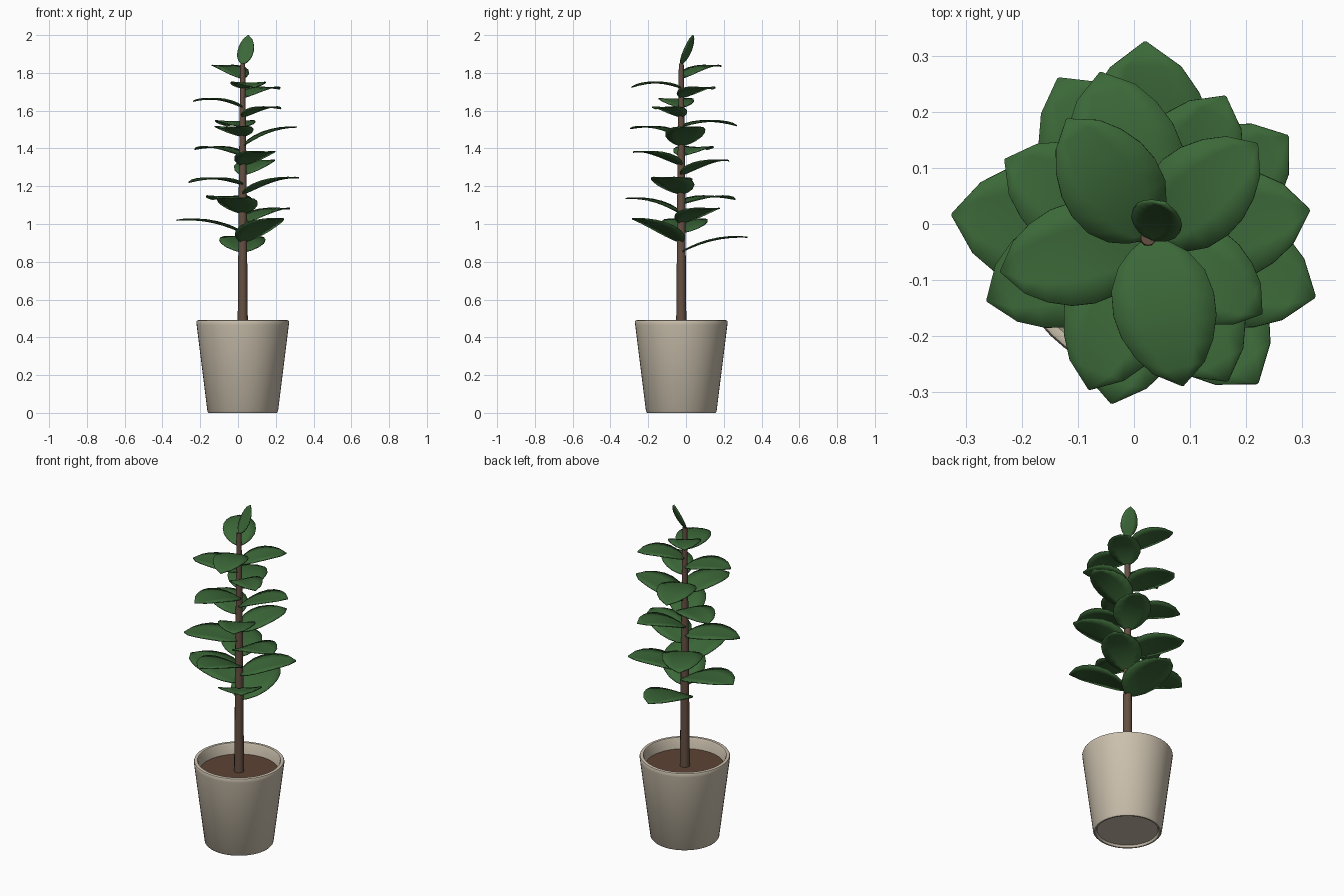
import bpy, bmesh, math
from mathutils import Vector

if "Cube" in bpy.data.objects:
    bpy.data.objects.remove(bpy.data.objects["Cube"])

CX, CY = 0.025, -0.025


def material(name, rgb):
    m = bpy.data.materials.new(name)
    m.diffuse_color = (*rgb, 1)
    m.use_nodes = True
    m.node_tree.nodes["Principled BSDF"].inputs["Base Color"].default_value = m.diffuse_color
    return m


CLAY = material("clay", (0.60, 0.53, 0.42))
SOIL = material("soil", (0.11, 0.055, 0.035))
BARK = material("bark", (0.13, 0.08, 0.055))
LEAF = material("leaf_green", (0.045, 0.14, 0.04))


def make_object(name, bm, mat, angle=40):
    bmesh.ops.recalc_face_normals(bm, faces=bm.faces)
    me = bpy.data.meshes.new(name)
    bm.to_mesh(me)
    bm.free()
    me.materials.append(mat)
    ob = bpy.data.objects.new(name, me)
    bpy.context.collection.objects.link(ob)
    bpy.ops.object.select_all(action='DESELECT')
    ob.select_set(True)
    bpy.context.view_layer.objects.active = ob
    bpy.ops.object.shade_smooth_by_angle(angle=math.radians(angle))
    return ob


def lathe(name, profile, sides, mat):
    """Revolve (radius, z) points around the plant axis, ends capped."""
    bm = bmesh.new()
    rings = []
    for r, z in profile:
        rings.append([bm.verts.new((CX + r * math.cos(2 * math.pi * i / sides),
                                    CY + r * math.sin(2 * math.pi * i / sides), z))
                      for i in range(sides)])
    for a, b in zip(rings, rings[1:]):
        for i in range(sides):
            j = (i + 1) % sides
            bm.faces.new((a[i], a[j], b[j], b[i]))
    bm.faces.new(rings[0][::-1])
    bm.faces.new(rings[-1])
    return make_object(name, bm, mat)


# leaf outline: (position along leaf, relative half width)
OUTLINE = [(0, .06), (.06, .40), (.15, .70), (.29, .93), (.45, 1.0),
           (.60, .95), (.75, .78), (.88, .52), (1, .02)]


def leaf(name, base, tip, arch, ratio):
    base, tip = Vector(base), Vector(tip)
    d = tip - base
    side = Vector((-d.y, d.x, 0)).normalized()
    up = d.cross(side).normalized()
    half = d.length * ratio / 2
    bm = bmesh.new()
    rows = []
    for t, w in OUTLINE:
        mid = base + d * t + up * arch * 4 * t * (1 - t)
        rows.append([bm.verts.new(mid + side * half * w * v + up * 0.05 * half * w * v * v)
                     for v in (-1, -.5, 0, .5, 1)])
    for a, b in zip(rows, rows[1:]):
        for i in range(4):
            bm.faces.new((a[i], b[i], b[i + 1], a[i + 1]))
    ob = make_object(name, bm, LEAF, 180)
    mod = ob.modifiers.new("thickness", 'SOLIDIFY')
    mod.thickness = 0.006
    mod.offset = 0
    return ob


# pot with rounded rim and slightly recessed foot
lathe("pot", [(.165, .012), (.172, 0), (.18, 0), (.187, .008), (.244, .465), (.246, .48),
              (.243, .488), (.236, .491), (.226, .489), (.221, .48), (.212, .40)], 48, CLAY)
lathe("soil", [(.205, .38), (.216, .425)], 48, SOIL)

# tapered trunk
lathe("trunk", [(.028, .40), (.025, .65), (.021, 1.2), (.013, 1.85)], 12, BARK)

# leaf tips from the top of the spiral down to the bottom
TIPS = [(-.12, .187, 1.835), (.087, -.288, 1.724), (.22, .143, 1.715), (-.238, -.085, 1.65),
        (.228, -.16, 1.61), (-.06, .27, 1.52), (-.08, -.295, 1.505), (.313, .025, 1.513),
        (-.23, .115, 1.395), (.167, -.28, 1.38), (.163, .228, 1.335), (-.262, -.137, 1.22),
        (.323, -.13, 1.245), (-.135, .26, 1.13), (-.04, -.32, 1.135), (.275, .157, 1.08),
        (-.325, .017, 1.02), (.22, -.284, 1.03), (.02, .325, .93)]
for i, tip in enumerate(TIPS):
    leaf(f"leaf_{i + 1:02d}", (CX, CY, 1.77 - i * 0.0511), tip, 0.025, 0.68)

# young upright leaf at the top
leaf("top_leaf", (CX, CY, 1.845), (.055, .037, 2.0), -0.006, 0.55)
